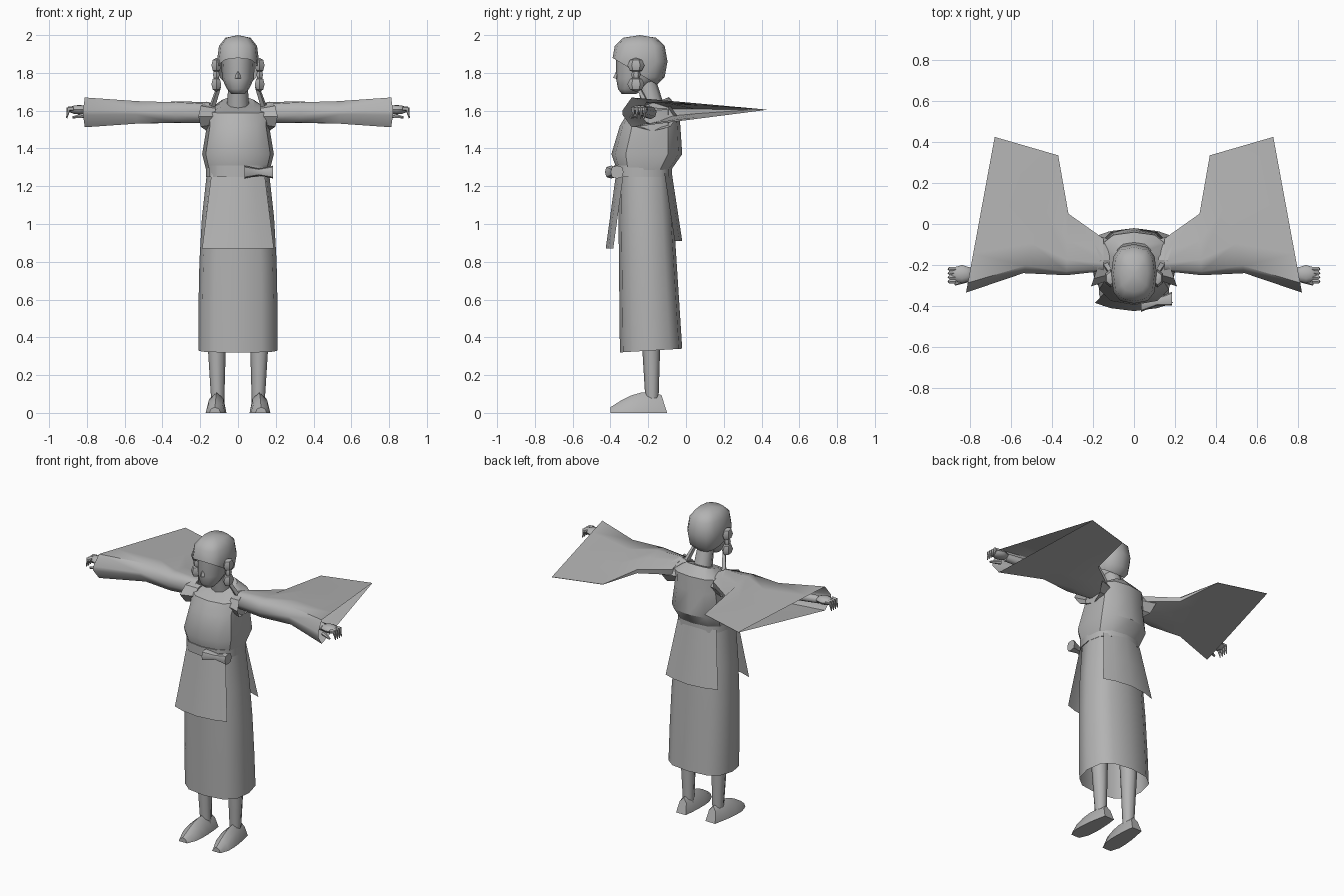
import bpy, bmesh, math
from mathutils import Vector

cube = bpy.data.objects.get("Cube")
if cube:
    bpy.data.objects.remove(cube, do_unlink=True)

grey = bpy.data.materials.new("plain grey")
grey.use_nodes = True
grey.diffuse_color = (.45, .45, .45, 1)
grey.node_tree.nodes["Principled BSDF"].inputs["Base Color"].default_value = grey.diffuse_color


def finish(bm, name, mirror, angle):
    """Turn a bmesh into a shaded object, optionally mirrored left to right."""
    bmesh.ops.recalc_face_normals(bm, faces=bm.faces)
    mesh = bpy.data.meshes.new(name)
    bm.to_mesh(mesh)
    bm.free()
    mesh.materials.append(grey)
    part = bpy.data.objects.new(name, mesh)
    bpy.context.collection.objects.link(part)
    bpy.ops.object.select_all(action='DESELECT')
    part.select_set(True)
    bpy.context.view_layer.objects.active = part
    bpy.ops.object.shade_smooth_by_angle(angle=math.radians(angle))
    if mirror:
        part.modifiers.new("Mirror", 'MIRROR')


def loft(name, rows, start=True, end=True, closed=True, mirror=False, angle=45):
    """Skin a surface through rows of points."""
    bm = bmesh.new()
    grid = [[bm.verts.new(point) for point in row] for row in rows]
    for low, high in zip(grid, grid[1:]):
        for i in range(len(low) if closed else len(low) - 1):
            j = (i + 1) % len(low)
            bm.faces.new((low[i], low[j], high[j], high[i]))
    if closed and start:
        bm.faces.new(grid[0])
    if closed and end:
        bm.faces.new(grid[-1])
    finish(bm, name, mirror, angle)


def power(value, exponent):
    return math.copysign(abs(value) ** exponent, value)


def ring(centre, across, along, sides, box=1):
    """Ellipse from two half axes; a box value below one squares it off."""
    centre, across, along = Vector(centre), Vector(across), Vector(along)
    turns = [math.tau * i / sides for i in range(sides)]
    return [centre + across * power(math.cos(a), box) + along * power(math.sin(a), box)
            for a in turns]


def level(z, width, front, back, slope=0, sides=12, box=.75):
    """Body section lying flat, or sloping from front to back."""
    depth = (back - front) / 2
    return ring((0, front + depth, z), (width, 0, 0), (0, depth, depth * slope), sides, box)


def tube(name, start, end, thick, thin, sides=8, mirror=True):
    """Straight tapering limb between two points."""
    start, end = Vector(start), Vector(end)
    turn = Vector((0, 0, 1)).rotation_difference(end - start)
    side, up = turn @ Vector((1, 0, 0)), turn @ Vector((0, 1, 0))
    loft(name, [ring(start, side * thick, up * thick, sides),
                ring(end, side * thin, up * thin, sides)], mirror=mirror)


def ball(name, centre, size, segments=8, rings=6, box=1, cut=None, mirror=True):
    """Squared-off ellipsoid; cut is an optional plane, given as point and normal."""
    bm = bmesh.new()
    bmesh.ops.create_uvsphere(bm, u_segments=segments, v_segments=rings, radius=1)
    for vert in bm.verts:
        vert.co = [c + s * power(v, box) for c, s, v in zip(centre, size, vert.co)]
    if cut:
        bmesh.ops.bisect_plane(bm, geom=bm.verts[:] + bm.edges[:] + bm.faces[:],
                               plane_co=cut[0], plane_no=cut[1], clear_outer=True)
    finish(bm, name, mirror, angle=40)


def steps(count):
    return [i / count for i in range(count + 1)]


# Long skirt, open at the hem and drawn in towards the waist
WAIST = 1.27
HEM = .33
loft("skirt", [level(HEM + (WAIST - HEM) * t, width=.21 - .045 * t ** 3,
                     front=-.35 - .01 * t, back=-.02 - .06 * t, slope=.06 * (1 - t))
               for t in steps(4)], start=False)


# Apron panels that flare away from the skirt
def panel(name, top, side, length):
    rows = []
    for t in steps(2):
        rows.append([(k * (.14 + .05 * t), top + side * (.055 * t - .04 * k * k), WAIST - length * t)
                     for k in (-1, -.6, 0, .6, 1)])
    loft(name, rows, closed=False)


panel("front_apron", top=-.37, side=-1, length=.4)
panel("back_apron", top=-.075, side=1, length=.36)

# Sash and bow
loft("sash", [level(z, width=.17, front=-.38, back=-.075) for z in (1.25, 1.31)])
bow = []
for k in (-1, -.5, 0, .5, 1):
    flare = .018 + .016 * abs(k)
    bow.append(ring((.11 + .075 * k, -.38 + .015 * k, 1.275), (0, flare, 0), (0, 0, flare), 8, .7))
loft("bow", bow)

# Bodice, with the neckline higher at the nape
loft("bodice", [
    level(WAIST, width=.165, front=-.36, back=-.09),
    level(1.37, width=.19, front=-.395, back=-.02),
    level(1.52, width=.165, front=-.35, back=-.03),
    level(1.6, width=.17, front=-.31, back=-.04, slope=.1),
    level(1.64, width=.09, front=-.25, back=-.09, slope=.4)], angle=35)

# Pointed flaps around the armholes
flap = []
for x, flare, radius in ((.12, 0, .1), (.165, .045, .13)):
    rim = ring((x, -.175, 1.57), (0, radius, 0), (0, 0, radius * .6), 8)
    for point in rim:
        point.x += flare * abs(point.y + .175) / radius
    flap.append(rim)
loft("shoulder_flap", flap, end=False, mirror=True, angle=30)

# Wide sleeves: round at the shoulder, wedge-shaped towards the trailing edge
sleeve = []
for front, back, half, wedge in (
        ((.15, -.23), (.15, -.07), .055, 0),
        ((.33, -.25), (.32, .05), .062, .4),
        ((.54, -.24), (.37, .335), .062, 1),
        ((.82, -.335), (.68, .425), .083, 1)):
    upper, lower = [], []
    for s in [t * t for t in steps(4)]:
        x, y = Vector(front).lerp(Vector(back), s)
        oval = .3 + .7 * math.sin(math.pi * math.sqrt(s))
        taper = min(1 - s, .15 + 14 * s)
        height = half * (oval + (taper - oval) * wedge) + .001
        z = 1.59 + .015 * s * wedge
        upper.append((x, y, z + height))
        lower.append((x, y, z - height))
    sleeve.append(upper + lower[::-1])
loft("sleeve", sleeve, end=False, mirror=True, angle=60)

# Arms, hands, curled fingers and thumbs
tube("forearm", (.45, -.19, 1.59), (.8, -.24, 1.6), thick=.035, thin=.025)
ball("hand", (.84, -.245, 1.605), (.06, .045, .025))
for y in (-.28, -.26, -.24, -.22):
    tube("finger", (.87, y, 1.61), (.9, y, 1.61), thick=.013, thin=.011, sides=6)
    tube("fingertip", (.895, y, 1.615), (.907, y, 1.56), thick=.012, thin=.003, sides=6)
tube("thumb", (.81, -.27, 1.575), (.875, -.295, 1.565), thick=.015, thin=.006, sides=6)

# Legs and feet
tube("shin", (.107, -.18, .05), (.113, -.185, .4), thick=.034, thin=.05)
tube("thigh", (.113, -.185, .4), (.11, -.19, .7), thick=.05, thin=.06)
foot = []
for t in steps(5):
    width = .03 + .06 * math.sqrt(t) * (1 - t) + .005 * t
    height = .03 + .08 * math.sin(math.pi * t * .7)
    arch = [math.pi * k for k in steps(4)]
    foot.append([(.122 - .015 * t + width * math.cos(a), -.4 + .3 * t - .03 * t * math.sin(a),
                  height * math.sin(a)) for a in arch])
loft("foot", foot, mirror=True)

# Neck, face and nose
tube("neck", (0, -.17, 1.6), (0, -.21, 1.76), thick=.06, thin=.05, mirror=False)
loft("face", [
    level(1.688, width=.035, front=-.34, back=-.265, box=1),
    level(1.715, width=.058, front=-.36, back=-.22, box=1),
    level(1.77, width=.085, front=-.37, back=-.15, box=1),
    level(1.92, width=.09, front=-.37, back=-.13, box=1)], angle=60)
tube("nose", (0, -.37, 1.77), (0, -.36, 1.82), thick=.016, thin=.005, sides=4, mirror=False)

# Hair cap, cut high at the forehead and low at the nape
ball("hair", (0, -.245, 1.86), (.112, .147, .14), segments=12, box=.75,
     cut=((0, -.39, 1.88), (0, -.6, -1)), mirror=False)

# Hair ornaments with trailing ribbons
for z in (1.74, 1.84):
    ball("hair_ornament", (.115, -.265, z), (.03, .045, .04), segments=6, rings=4)
ball("ornament_knot", (.115, -.265, 1.79), (.02, .025, .03), segments=6, rings=4)
tube("hair_ribbon", (.1, -.255, 1.73), (.14, -.195, 1.61), thick=.012, thin=.017, sides=4)
